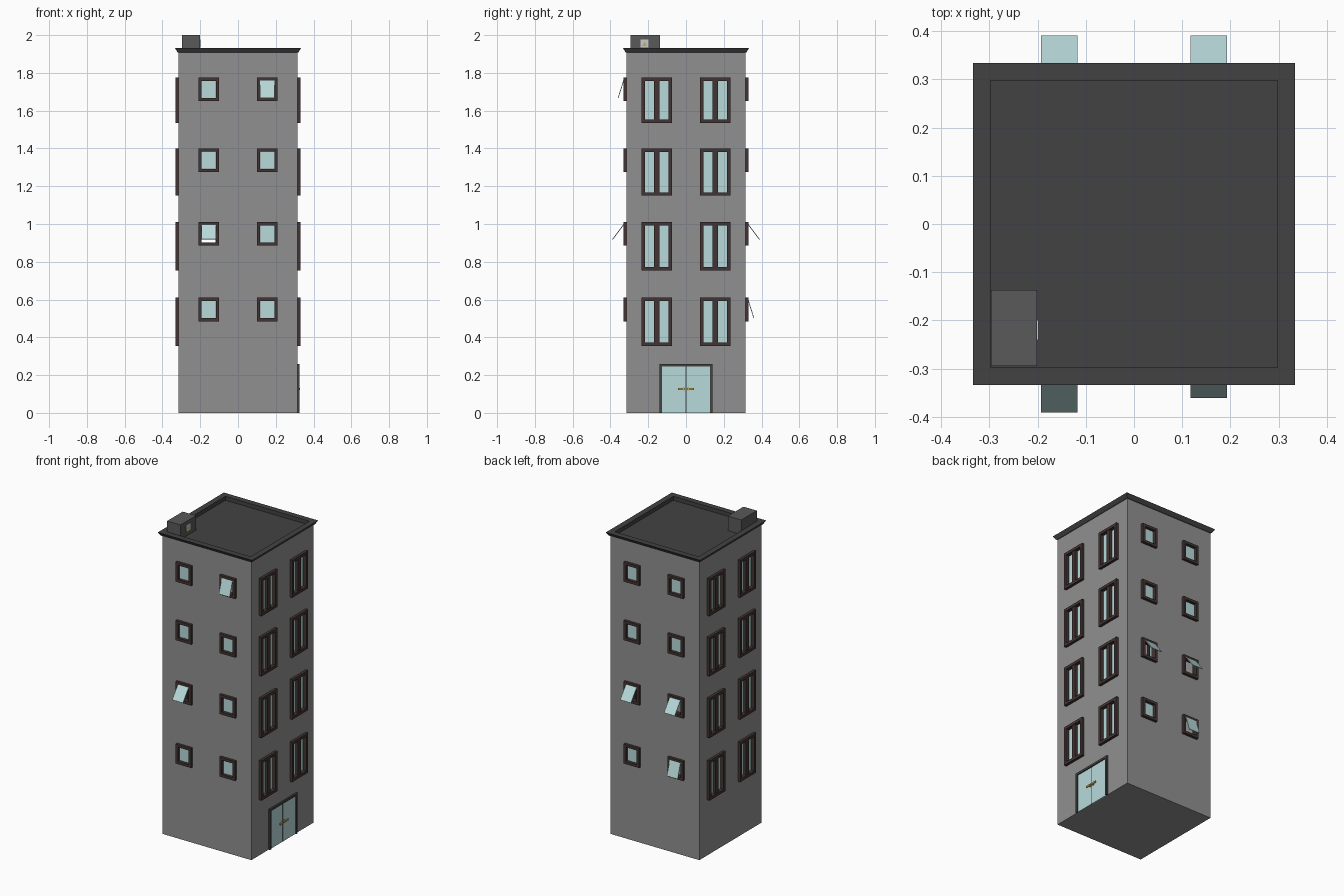
import bpy, bmesh
from math import radians
from mathutils import Matrix, Vector

if "Cube" in bpy.data.objects:
    bpy.data.objects.remove(bpy.data.objects["Cube"])

H = 0.315           # half width of the tower
WALL_TOP = 1.91
ROWS = [0.61, 1.01, 1.40, 1.775]   # top of the windows on each floor
HEIGHTS = [0.255, 0.255, 0.25, 0.24]


def material(name, rgb):
    m = bpy.data.materials.new(name)
    m.diffuse_color = (*rgb, 1)
    m.use_nodes = True
    m.node_tree.nodes["Principled BSDF"].inputs["Base Color"].default_value = m.diffuse_color
    return m


GREY = material("wall_grey", (0.28, 0.28, 0.28))
DARK = material("roof_dark", (0.055, 0.055, 0.055))
BOXM = material("roof_box_grey", (0.1, 0.1, 0.1))
BROWN = material("frame_brown", (0.055, 0.035, 0.033))
GLASS = material("glass", (0.48, 0.70, 0.70))
GOLD = material("gold", (0.6, 0.42, 0.08))
PALE = material("sign_pale", (0.65, 0.62, 0.65))

parts = {}


def part(name, mat):
    if name not in parts:
        parts[name] = (bmesh.new(), mat)
    return parts[name][0]


def side(k):
    """Turns the front (u right, -y outward) into side k: front, right, back, left."""
    return Matrix.Rotation(radians(90 * k), 4, 'Z')


def box(name, mat, lo, hi, m=Matrix()):
    lo, hi = Vector(lo), Vector(hi)
    s = Matrix.Diagonal((*(hi - lo), 1))
    bmesh.ops.create_cube(part(name, mat), size=1,
                          matrix=m @ Matrix.Translation((lo + hi) / 2) @ s)


def slab(name, mat, k, u0, u1, z0, z1, d0, d1):
    """Box on side k, d measured outward from the tower axis."""
    box(name, mat, (u0, -d1, z0), (u1, -d0, z1), side(k))


def frame(name, mat, k, u0, u1, z0, z1, t, d0, d1, sill=True):
    slab(name, mat, k, u0, u1, z1 - t, z1, d0, d1)
    zb = z0
    if sill:
        slab(name, mat, k, u0, u1, z0, z0 + t, d0, d1)
        zb = z0 + t
    slab(name, mat, k, u0, u0 + t, zb, z1 - t, d0, d1)
    slab(name, mat, k, u1 - t, u1, zb, z1 - t, d0, d1)


def wall(k, half, heights):
    """Wall sheet with openings left out at every window."""
    us = [-H, -0.155 - half, -0.155 + half, 0.155 - half, 0.155 + half, H]
    zs = [0]
    for top, h in zip(ROWS, heights):
        zs += [top - h + 0.018, top - 0.018]
    zs.append(WALL_TOP)
    bm = part("tower_walls", GREY)
    g = [[bm.verts.new(side(k) @ Vector((u, -H, z))) for u in us] for z in zs]
    for j in range(len(zs) - 1):
        for i in range(len(us) - 1):
            if not (i % 2 and j % 2):
                bm.faces.new((g[j][i], g[j][i + 1], g[j + 1][i + 1], g[j + 1][i]))


# tower walls and underside
for k in range(4):
    wall(k, 0.062 if k % 2 else 0.037, HEIGHTS if k % 2 else [0.125] * 4)
bm = part("tower_underside", GREY)
bm.faces.new([bm.verts.new((x * H, y * H, 0)) for x, y in ((-1, -1), (-1, 1), (1, 1), (1, -1))])

# flared cornice and sunken roof: square rings joined bottom to top
bm = part("roof", DARK)
rings = []
for r, z in ((H, 1.907), (0.321, 1.91), (0.334, 1.932), (0.297, 1.932), (0.297, 1.907)):
    rings.append([bm.verts.new((x * r, y * r, z)) for x, y in ((-1, -1), (1, -1), (1, 1), (-1, 1))])
for a, b in zip(rings, rings[1:]):
    for i in range(4):
        bm.faces.new((a[i], a[(i + 1) % 4], b[(i + 1) % 4], b[i]))
bm.faces.new(rings[-1])

# roof box with warning plate
box("roof_box", BOXM, (-0.296, -0.294, 1.907), (-0.201, -0.137, 2.0))
box("warning_plate", PALE, (-0.201, -0.24, 1.935), (-0.198, -0.199, 1.977))
bm = part("warning_triangle", GOLD)
bm.faces.new([bm.verts.new((-0.197, y, z)) for y, z in ((-0.232, 1.943), (-0.207, 1.943), (-0.2195, 1.967))])

# small top-hung windows, front and back: (side, floor, column) -> opening angle
OPEN = {(0, 3, 1): 17.5, (0, 1, -1): 37, (2, 1, -1): 37, (2, 1, 1): 37, (2, 0, 1): 17.5}
for k in (0, 2):
    for f, top in enumerate(ROWS):
        for c in (-1, 1):
            u = c * 0.155
            frame("small_window_frames", BROWN, k, u - 0.055, u + 0.055,
                  top - 0.125, top, 0.017, 0.297, 0.332)
            a = OPEN.get((k, f, c))
            if a is None:
                slab("closed_panes", GLASS, k, u - 0.038, u + 0.038, top - 0.108, top - 0.017, 0.308, 0.312)
            else:
                m = side(k) @ Matrix.Translation((u, -0.329, top - 0.012)) @ Matrix.Rotation(radians(-a), 4, 'X')
                box("open_panes", GLASS, (-0.038, -0.002, -0.1), (0.038, 0.002, 0), m)

# tall double windows, left and right
for k in (1, 3):
    for top, h in zip(ROWS, HEIGHTS):
        for u in (-0.155, 0.155):
            z0 = top - h
            frame("tall_window_frames", BROWN, k, u - 0.08, u + 0.08, z0, top, 0.018, 0.297, 0.332)
            slab("tall_window_mullions", BROWN, k, u - 0.014, u + 0.014, z0 + 0.018, top - 0.018, 0.3, 0.328)
            for s in (-1, 1):
                a, b = sorted((u + s * 0.014, u + s * 0.062))
                slab("tall_window_panes", GLASS, k, a, b, z0 + 0.018, top - 0.018, 0.305, 0.309)

# entrance: frame, two glass leaves, pull handles
frame("door_frame", DARK, 1, -0.14, 0.14, 0, 0.26, 0.014, 0.312, 0.325, sill=False)
slab("door_centre_gap", DARK, 1, -0.002, 0.002, 0, 0.246, 0.312, 0.3185)
for s in (-1, 1):
    a, b = sorted((s * 0.002, s * 0.126))
    slab("door_leaves", GLASS, 1, a, b, 0, 0.246, 0.312, 0.318)
    a, b = sorted((s * 0.006, s * 0.042))
    slab("door_handles", GOLD, 1, a, b, 0.122, 0.132, 0.323, 0.329)
    a, b = sorted((s * 0.008, s * 0.016))
    slab("door_handles", GOLD, 1, a, b, 0.118, 0.136, 0.318, 0.323)

# make the objects
for name, (bm, mat) in parts.items():
    bmesh.ops.remove_doubles(bm, verts=bm.verts, dist=1e-5) if name == "tower_walls" else None
    me = bpy.data.meshes.new(name)
    bm.to_mesh(me)
    bm.free()
    me.materials.append(mat)
    bpy.context.collection.objects.link(bpy.data.objects.new(name, me))
